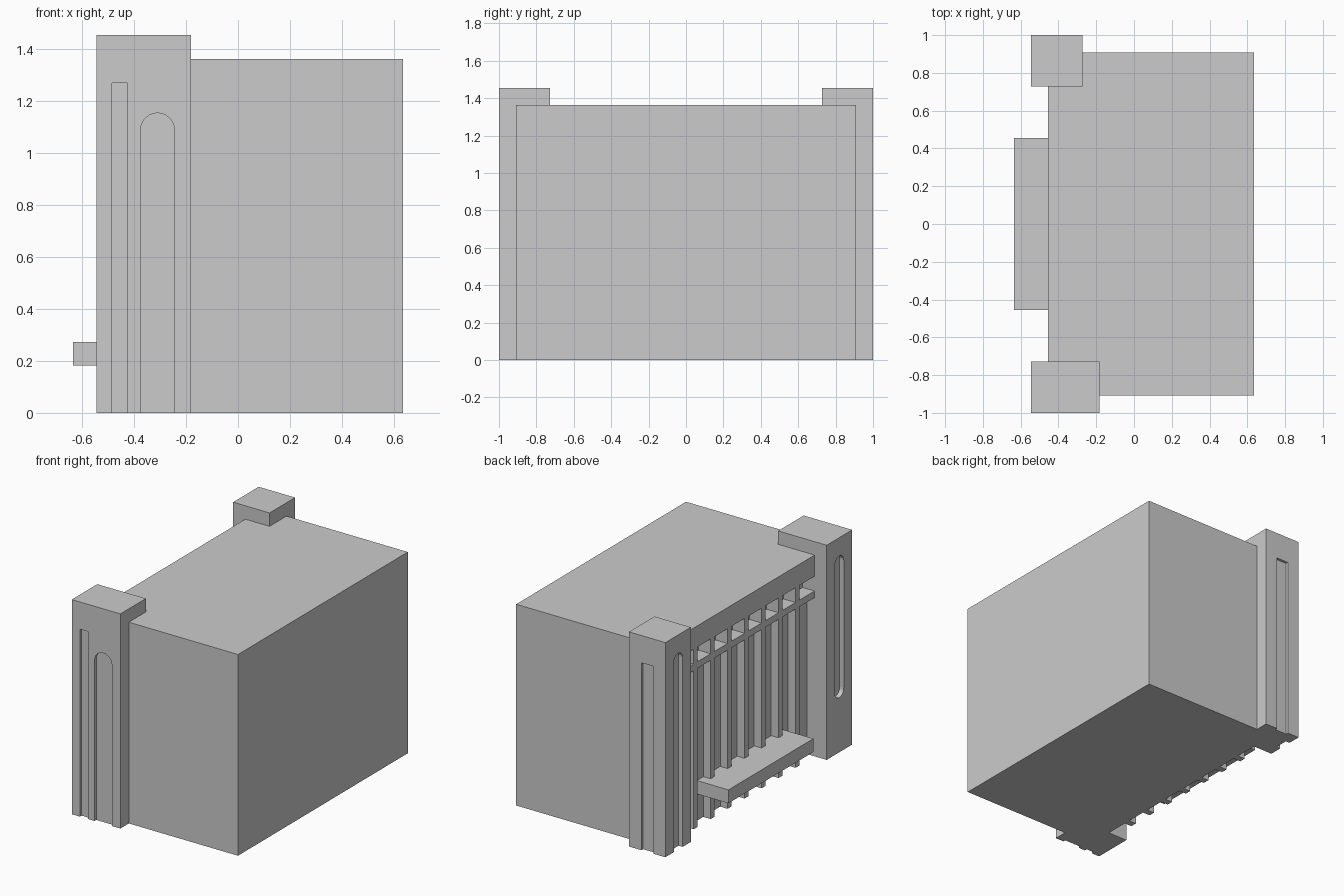
import bpy, bmesh, math
from mathutils import Vector

if "Cube" in bpy.data.objects:
    bpy.data.objects.remove(bpy.data.objects["Cube"])

U = 1 / 11  # building module


def prism(name, pts, axis, a, b):
    """Extrude a 2D profile (u, z) from a to b along 'x' (u=y) or 'y' (u=x)."""
    bm = bmesh.new()
    place = (lambda u, z: (a, u, z)) if axis == 'x' else (lambda u, z: (u, a, z))
    face = bm.faces.new([bm.verts.new(place(u, z)) for u, z in pts])
    ext = bmesh.ops.extrude_face_region(bm, geom=[face])
    move = Vector((b - a, 0, 0)) if axis == 'x' else Vector((0, b - a, 0))
    bmesh.ops.translate(bm, vec=move,
                        verts=[v for v in ext['geom'] if isinstance(v, bmesh.types.BMVert)])
    bmesh.ops.recalc_face_normals(bm, faces=bm.faces)
    me = bpy.data.meshes.new(name)
    bm.to_mesh(me)
    bm.free()
    ob = bpy.data.objects.new(name, me)
    bpy.context.collection.objects.link(ob)
    return ob


def box(name, x0, x1, y0, y1, z0, z1):
    return prism(name, [(x0, z0), (x1, z0), (x1, z1), (x0, z1)], 'y', y0, y1)


def arch(u0, u1, z0, z1, bottom=False, n=12):
    """Slot outline with a round top and, optionally, a round bottom."""
    r, c = (u1 - u0) / 2, (u0 + u1) / 2
    pts = [(c + r * math.cos(math.pi * i / n), z1 - r + r * math.sin(math.pi * i / n))
           for i in range(n + 1)]
    if bottom:
        pts += [(c - r * math.cos(math.pi * i / n), z0 + r - r * math.sin(math.pi * i / n))
                for i in range(n + 1)]
    else:
        pts += [(u0, z0), (u1, z0)]
    return pts


def rect(u0, u1, z0, z1):
    return [(u0, z0), (u1, z0), (u1, z1), (u0, z1)]


def carve(ob, cutter):
    mod = ob.modifiers.new("groove", 'BOOLEAN')
    mod.operation, mod.solver, mod.object = 'DIFFERENCE', 'EXACT', cutter
    bpy.context.view_layer.objects.active = ob
    bpy.ops.object.modifier_apply(modifier=mod.name)
    bpy.data.objects.remove(cutter)


# Main block, its facade side stepped back for windows and tall panels
fx = -5 * U
low, high = fx + 0.055, fx + 0.09
prism("building_block", [(7 * U, 0), (7 * U, 15 * U), (fx, 15 * U), (fx, 1.22), (high, 1.22),
                         (high, 1.12), (fx, 1.12), (fx, 1.075), (low, 1.075), (low, 0)],
      'y', -8.2 * U, 8.2 * U)
for s in (-1, 1):
    y0, y1 = sorted((s * 8.2 * U, s * 10 * U))
    box("block_end", fx, 7 * U, y0, y1, 0, 15 * U)

# Facade mullions
for i in range(-3, 4):
    y = i * 2 * U
    box("facade_mullion", fx, high + 0.01, y - 0.022, y + 0.022, 0, 1.23)

# Entrance canopy
box("canopy", -7 * U, low + 0.01, -5 * U, 5 * U, 2 * U, 3 * U)

# Corner towers with carved grooves
front = box("front_tower", -6 * U, -2 * U, -11 * U, -8 * U, 0, 16 * U)
carve(front, prism("cutter", rect(-0.485, -0.425, -0.1, 1.27), 'y', -1.1, -0.982))
carve(front, prism("cutter", arch(-0.375, -0.245, -0.1, 1.155), 'y', -1.1, -0.982))
carve(front, prism("cutter", arch(-0.91, -0.815, 0.37, 1.33, True), 'x', -0.7, -0.515))

back = box("back_tower", -6 * U, -3 * U, 8 * U, 11 * U, 0, 16 * U)
carve(back, prism("cutter", rect(-0.455, -0.365, -0.1, 1.27), 'y', 0.982, 1.1))
carve(back, prism("cutter", arch(0.815, 0.91, -0.1, 1.33), 'x', -0.7, -0.515))
